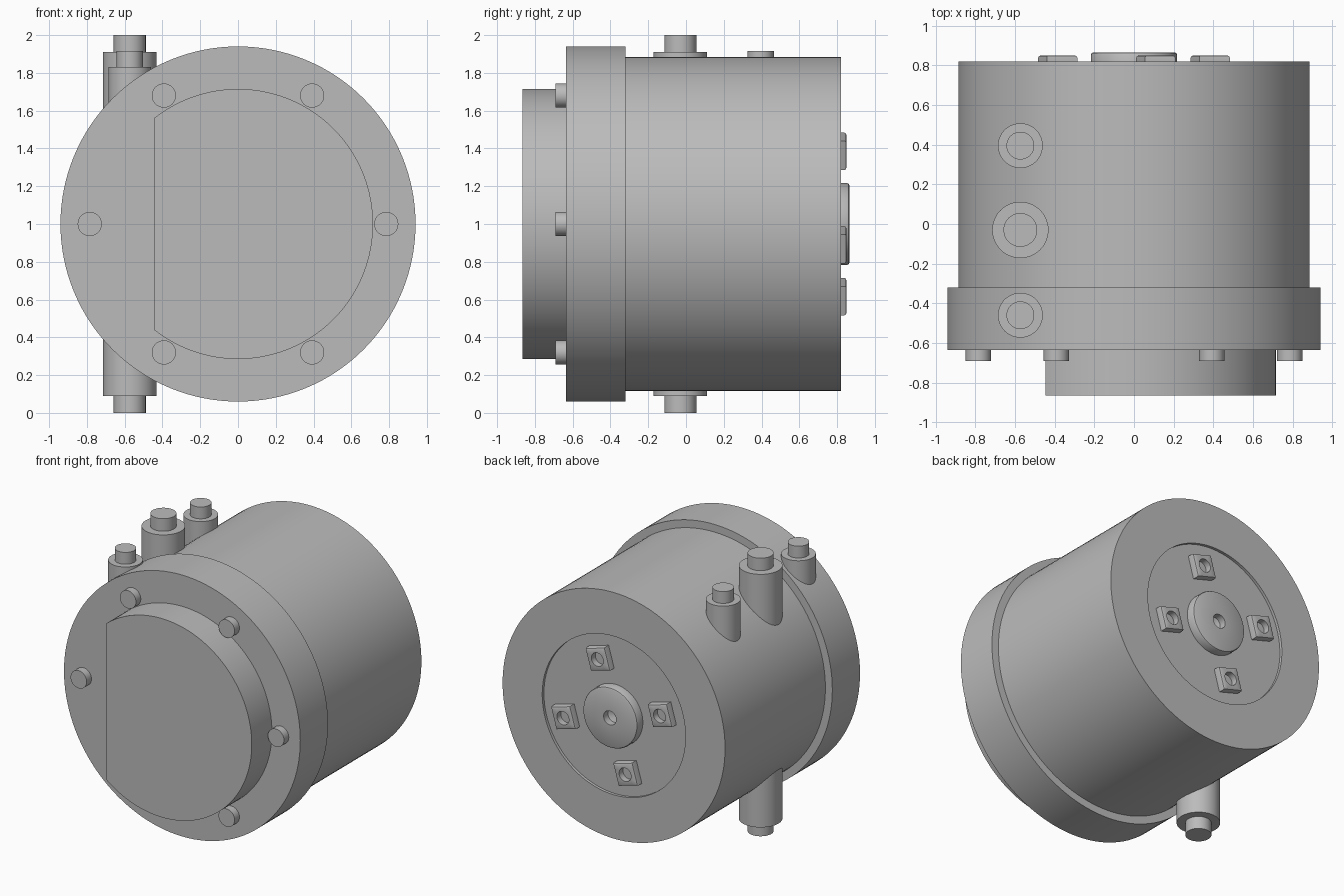
import bpy, bmesh, math
from math import cos, sin, pi, radians

if "Cube" in bpy.data.objects:
    bpy.data.objects.remove(bpy.data.objects["Cube"], do_unlink=True)

grey = bpy.data.materials.new("machined grey")
grey.use_nodes = True
grey.diffuse_color = (0.5, 0.5, 0.5, 1)
grey.node_tree.nodes["Principled BSDF"].inputs["Base Color"].default_value = (0.5, 0.5, 0.5, 1)


def circle(n):
    return [(cos(2 * pi * i / n), sin(2 * pi * i / n)) for i in range(n)]


def blocky(n, turn):
    """Square outline of half-width 1, turned about its centre."""
    pts = []
    for u, v in circle(n):
        m = max(abs(u), abs(v))
        u, v = u / m, v / m
        pts.append((u * cos(turn) - v * sin(turn), u * sin(turn) + v * cos(turn)))
    return pts


def loft(name, rings, centre=(0, 0), axis="y"):
    """Skin a list of (outline, scale, depth) rings and cap both ends."""
    bm = bmesh.new()
    loops = []
    for outline, scale, d in rings:
        flat = [(centre[0] + u * scale, centre[1] + v * scale) for u, v in outline]
        loops.append([bm.verts.new((a, d, b) if axis == "y" else (a, b, d)) for a, b in flat])
    for lo, hi in zip(loops, loops[1:]):
        for i in range(len(lo)):
            bm.faces.new((lo[i - 1], lo[i], hi[i], hi[i - 1]))
    bm.faces.new(loops[0])
    bm.faces.new(loops[-1])
    bmesh.ops.recalc_face_normals(bm, faces=bm.faces)
    mesh = bpy.data.meshes.new(name)
    bm.to_mesh(mesh)
    bm.free()
    mesh.materials.append(grey)
    obj = bpy.data.objects.new(name, mesh)
    bpy.context.collection.objects.link(obj)
    bpy.ops.object.select_all(action="DESELECT")
    obj.select_set(True)
    bpy.context.view_layer.objects.active = obj
    bpy.ops.object.shade_smooth_by_angle(angle=radians(30))
    return obj


def lathe(name, profile, centre=(0, 0), axis="y", n=48):
    return loft(name, [(circle(n), r, d) for r, d in profile], centre, axis)


MID = (0, 1)       # main axis in x, z
FLOOR = 0.80       # bottom of the rear recess

# Housing with front flange and shallow rear recess
lathe("housing", [(0.94, -0.635), (0.94, -0.32), (0.885, -0.32), (0.885, 0.82),
                  (0.57, 0.82), (0.57, FLOOR)], MID, n=128)

# Front boss with one flat side
half = math.acos(-0.445 / 0.715)
d_shape = [(cos(a), sin(a)) for a in (half * (i / 48 - 1) for i in range(97))]
loft("front_boss", [(d_shape, 0.715, -0.865), (d_shape, 0.715, -0.62)], MID)

# Flange bolts
for i in range(6):
    a = i * pi / 3
    lathe("flange_bolt", [(0.064, -0.69), (0.064, -0.62)],
          (0.785 * cos(a), 1 + 0.785 * sin(a)), n=32)

# Rear hub with centre hole
lathe("rear_hub", [(0.217, FLOOR - 0.01), (0.217, 0.853), (0.213, 0.861), (0.205, 0.865),
                   (0.05, 0.865), (0.05, 0.815), (0.004, 0.795)], MID, n=64)

# Square lugs around the hub, each with a round hole
for i in range(4):
    a = radians(74 + 90 * i)
    sq, rd = blocky(32, a), [(u * cos(a) - v * sin(a), u * sin(a) + v * cos(a)) for u, v in circle(32)]
    loft("rear_lug", [(sq, 0.08, FLOOR - 0.01), (sq, 0.08, 0.838), (sq, 0.077, 0.846),
                      (sq, 0.069, 0.85), (rd, 0.048, 0.85), (rd, 0.048, 0.805)],
         (0.4 * cos(a), 1 + 0.4 * sin(a)))

# Side ports: (name, y, radius, neck radius, shoulder, tip, direction)
ports = [("front_port", -0.46, 0.113, 0.07, 0.83, 0.915, 1),
         ("middle_port", -0.03, 0.142, 0.085, 0.91, 1.0, 1),
         ("rear_port", 0.395, 0.113, 0.07, 0.83, 0.915, 1),
         ("bottom_port", -0.03, 0.142, 0.085, 0.91, 1.0, -1)]
for name, y, r, neck, shoulder, tip, s in ports:
    profile = [(r, 0.4), (r, shoulder), (neck, shoulder), (neck, tip)]
    lathe(name, [(rad, 1 + s * h) for rad, h in profile], (-0.573, y), "z")
